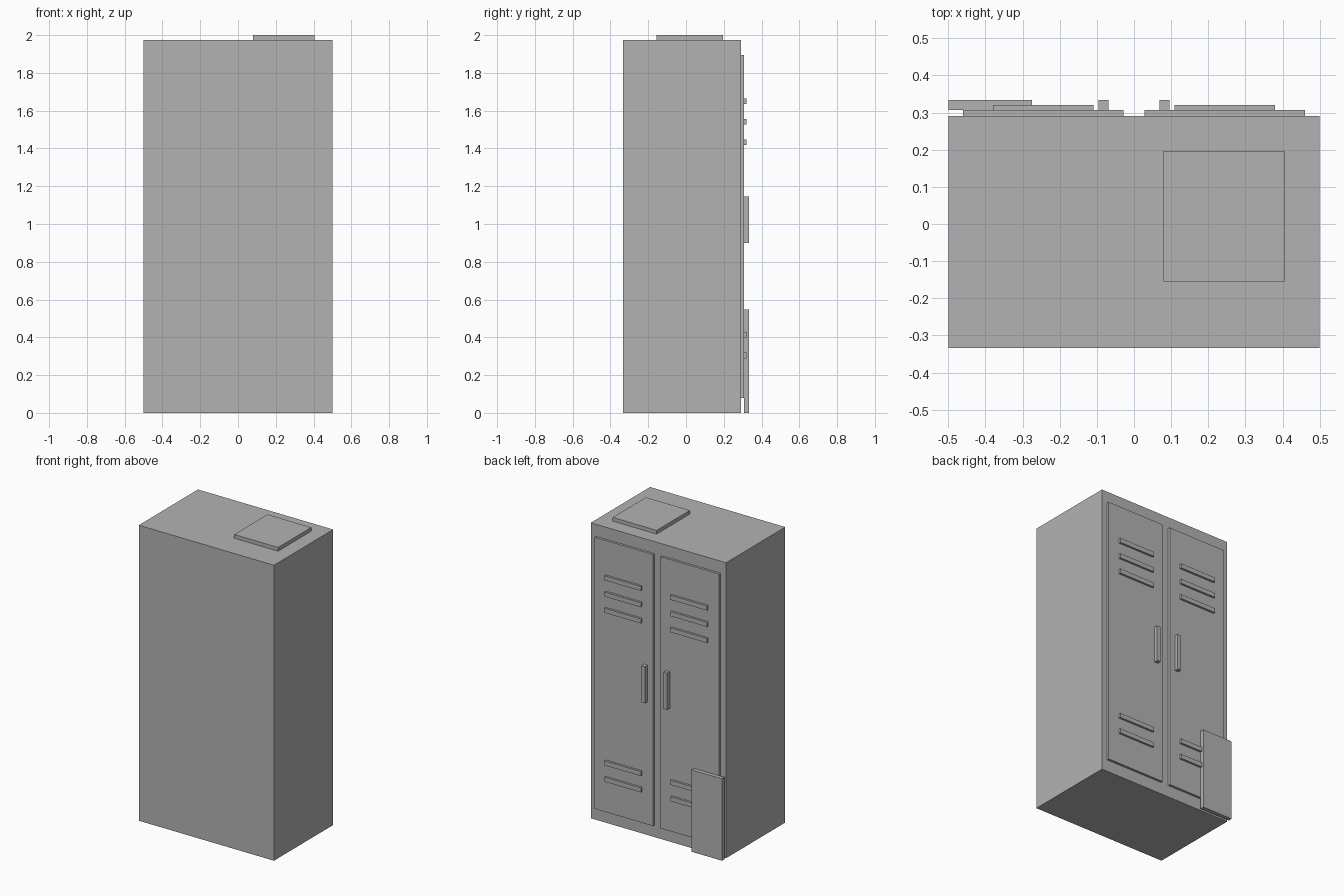
import bpy
import bmesh
from mathutils import Vector

default = bpy.data.objects.get("Cube")
if default:
    bpy.data.objects.remove(default, do_unlink=True)

# Painted metal
grey = bpy.data.materials.new("grey_metal")
grey.use_nodes = True
colour = (0.45, 0.45, 0.45, 1)
grey.diffuse_color = colour
grey.node_tree.nodes["Principled BSDF"].inputs["Base Color"].default_value = colour


def box(name, x, y, z):
    """Flat-faced box spanning the given (low, high) ranges."""
    low, high = (Vector(corner) for corner in zip(x, y, z))
    bm = bmesh.new()
    bmesh.ops.create_cube(bm, size=1)
    bmesh.ops.scale(bm, vec=high - low, verts=bm.verts)
    bmesh.ops.translate(bm, vec=(low + high) / 2, verts=bm.verts)
    mesh = bpy.data.meshes.new(name)
    bm.to_mesh(mesh)
    bm.free()
    mesh.materials.append(grey)
    obj = bpy.data.objects.new(name, mesh)
    bpy.context.collection.objects.link(obj)
    return obj


def mirrored(name, x, y, z):
    """Matching boxes on the left (+x) and right (-x) doors."""
    box("left_" + name, x, y, z)
    box("right_" + name, (-x[1], -x[0]), y, z)


# Depth layers at the door side
body_back, door_back, slat_back, outer = 0.291, 0.307, 0.321, 0.334

# Cabinet and the plate lying on top
box("cabinet_body", (-0.5, 0.5), (-outer, body_back), (0, 1.975))
box("top_plate", (0.08, 0.405), (-0.155, 0.196), (1.975, 2))

# Doors and handles
mirrored("door", (0.028, 0.46), (body_back, door_back), (0.08, 1.895))
mirrored("handle", (0.068, 0.095), (door_back, outer), (0.9, 1.145))

# Vent slats: three high, two low
for i, height in enumerate((0.304, 0.413, 1.433, 1.541, 1.65)):
    mirrored(f"vent_slat_{i + 1}", (0.109, 0.379), (door_back, slat_back),
             (height - 0.015, height + 0.015))

# Loose panel leaning at the foot of the right door
box("loose_panel", (-0.5, -0.274), (door_back, outer), (0, 0.547))
